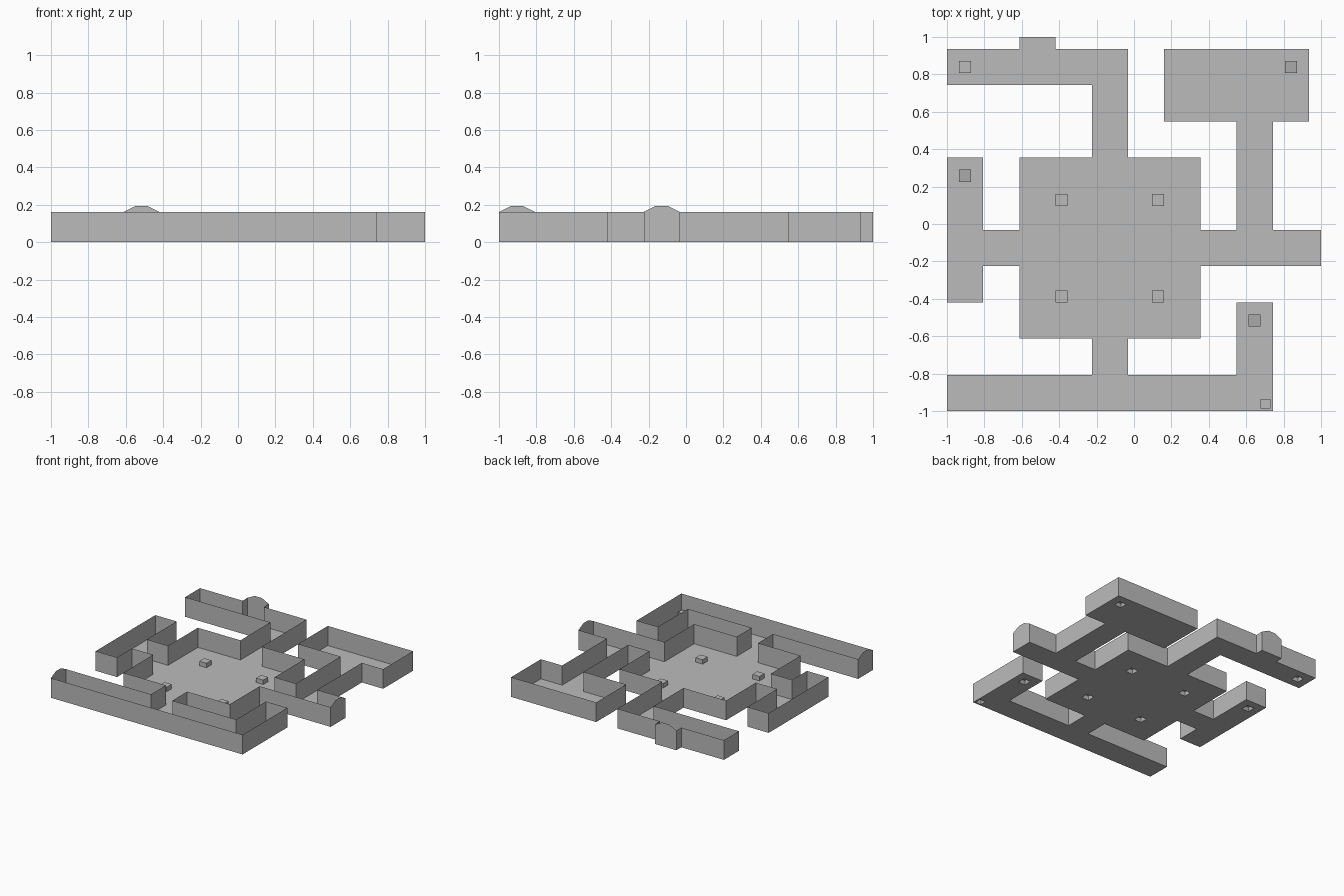
import bpy, bmesh

if "Cube" in bpy.data.objects:
    bpy.data.objects.remove(bpy.data.objects["Cube"])

C = 2 / (10 + 1 / 3)      # one map cell
T = 1 / 3                 # a third of a cell
WALL, ARCH, BLOCK = 5 / 6, 1.0, 0.19


def material(name, v):
    m = bpy.data.materials.new(name)
    m.diffuse_color = (v, v, v, 1)
    m.use_nodes = True
    m.node_tree.nodes["Principled BSDF"].inputs["Base Color"].default_value = m.diffuse_color
    return m


STONE = material("stone grey", 0.5)
DARK = material("darker grey", 0.4)

# Rooms and corridors in cells: x0, y0, x1, y1
AREAS = [
    (2, 2, 7, 7),                                    # central hall
    (4, 7, 5, 9), (0, 9, 5, 10), (2, 10, 3, 10 + T),  # north passage, door porch
    (0, 3, 1, 7), (1, 4, 2, 5),                      # west room
    (7, 4, 10 + T, 5), (8, 5, 9, 8), (6, 8, 10, 10),  # east passage, corner room
    (4, 1, 5, 2), (0, 0, 9, 1), (8, 1, 9, 3),        # south passage
]

# Small blocks standing on the floor: x0, y0, size
HALL_BLOCKS = [(x, y, T) for x in (3, 6 - T) for y in (3, 6 - T)]
LIGHT_BLOCKS = HALL_BLOCKS + [(T, 9 + T, T), (8 + 2 * T, T / 5, T * 0.8)]
DARK_BLOCKS = [(9 + T, 9 + T, T), (T, 6 + T, T), (8 + T, 2 + T, T)]
HOLES = [(x, y, x + s, y + s) for x, y, s in LIGHT_BLOCKS + DARK_BLOCKS]


def pt(x, y, z):
    return (x * C - 1, y * C - 1, z * C)


def inside(x, y, rects):
    return any(a < x < c and b < y < d for a, b, c, d in rects)


def make(name, faces, mat, tidy=True):
    """Build an object from polygons given in cell units."""
    bm = bmesh.new()
    for f in faces:
        bm.faces.new([bm.verts.new(pt(*p)) for p in f])
    bmesh.ops.remove_doubles(bm, verts=bm.verts[:], dist=1e-4)
    if tidy:
        bmesh.ops.dissolve_limit(bm, angle_limit=0.02, verts=bm.verts[:],
                                 edges=bm.edges[:])
    me = bpy.data.meshes.new(name)
    bm.to_mesh(me)
    bm.free()
    me.materials.append(mat)
    ob = bpy.data.objects.new(name, me)
    bpy.context.collection.objects.link(ob)
    return ob


# Grid lines at every room, corridor and block edge
xs = sorted({round(v, 5) for r in AREAS + HOLES for v in (r[0], r[2])})
ys = sorted({round(v, 5) for r in AREAS + HOLES for v in (r[1], r[3])})

floor, walls = [], []
for x0, x1 in zip(xs, xs[1:]):
    for y0, y1 in zip(ys, ys[1:]):
        mx, my = (x0 + x1) / 2, (y0 + y1) / 2
        if not inside(mx, my, AREAS):
            continue
        if not inside(mx, my, HOLES):
            floor.append([(x0, y0, 0), (x1, y0, 0), (x1, y1, 0), (x0, y1, 0)])
        # a thin wall wherever the neighbouring square is empty
        e = 0.01
        sides = [((mx, y0 - e), (x0, y0), (x1, y0)),
                 ((x1 + e, my), (x1, y0), (x1, y1)),
                 ((mx, y1 + e), (x1, y1), (x0, y1)),
                 ((x0 - e, my), (x0, y1), (x0, y0))]
        for probe, a, b in sides:
            if not inside(*probe, AREAS):
                walls.append([(*a, 0), (*b, 0), (*b, WALL), (*a, WALL)])

make("floor", floor, STONE)
make("walls", walls, STONE)


# Raised door heads over the three outer door panels
def door_head(name, a, b):
    def along(t, z):
        return (a[0] + (b[0] - a[0]) * t, a[1] + (b[1] - a[1]) * t, z)
    make(name, [[along(0, WALL), along(1, WALL),
                 along(2 / 3, ARCH), along(1 / 3, ARCH)]], STONE, False)


door_head("north_door_head", (3, 10 + T), (2, 10 + T))
door_head("east_door_head", (10 + T, 4), (10 + T, 5))
door_head("west_door_head", (0, 1), (0, 0))


# Blocks, open underneath
def block(name, x, y, s, mat):
    ring = [(x, y), (x + s, y), (x + s, y + s), (x, y + s)]
    faces = [[(*p, BLOCK) for p in ring]]
    for p, q in zip(ring, ring[1:] + ring[:1]):
        faces.append([(*p, 0), (*q, 0), (*q, BLOCK), (*p, BLOCK)])
    make(name, faces, mat, False)


for i, b in enumerate(LIGHT_BLOCKS):
    block(f"light_block_{i + 1}", *b, STONE)
for i, b in enumerate(DARK_BLOCKS):
    block(f"dark_block_{i + 1}", *b, DARK)
